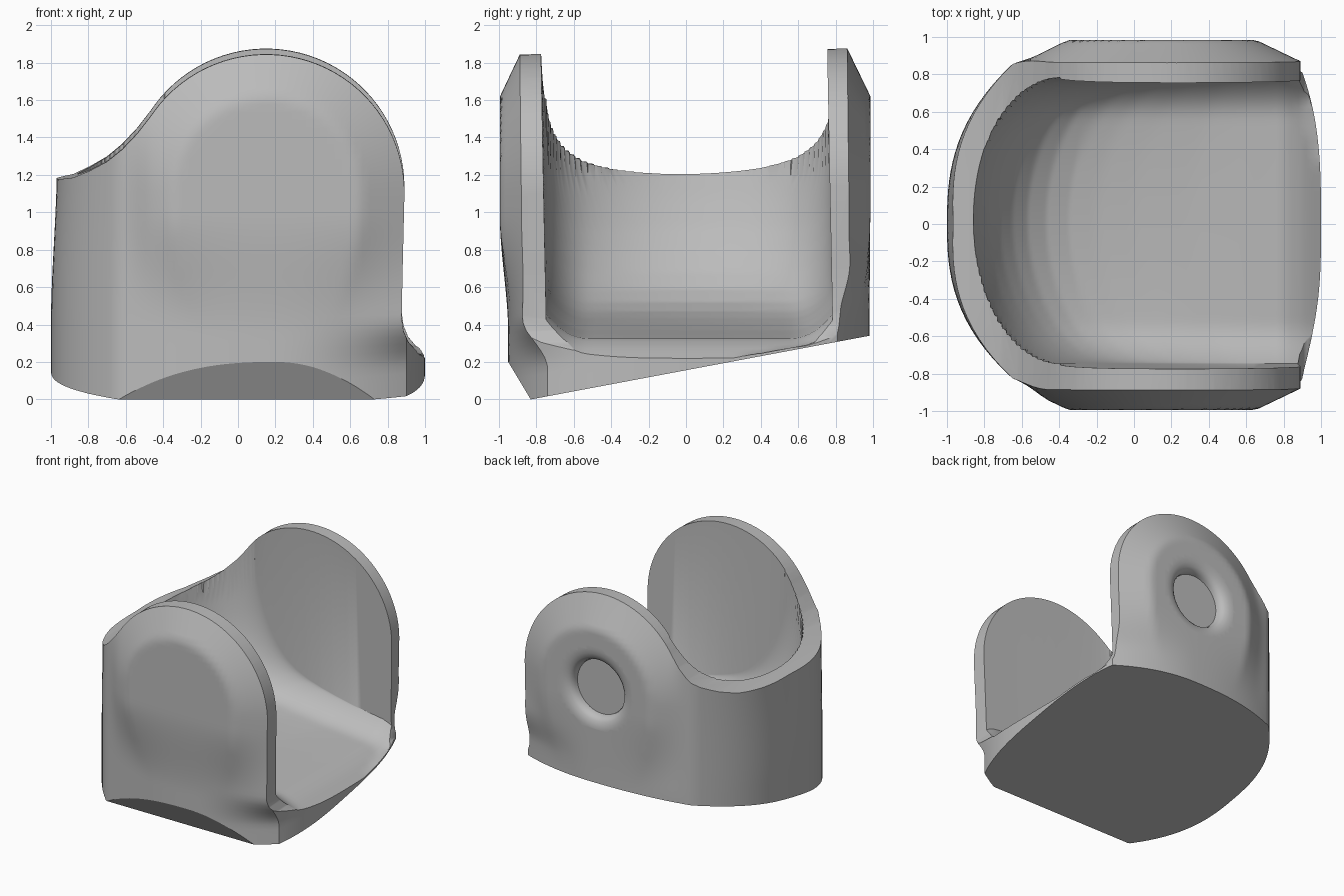
import bpy, bmesh, math
from mathutils import Vector

cube = bpy.data.objects.get("Cube")
if cube:
    bpy.data.objects.remove(cube)

grey = bpy.data.materials.new("plain grey")
grey.use_nodes = True
grey.diffuse_color = (0.5, 0.5, 0.5, 1)
grey.node_tree.nodes["Principled BSDF"].inputs["Base Color"].default_value = (0.5, 0.5, 0.5, 1)

CX, CZ = 0.15, 1.12   # centre of the round cheeks


def smooth(a, b, t):
    t = min(max((t - a) / (b - a), 0), 1)
    return t * t * (3 - 2 * t)


def underside(y):
    return (y + 0.83) * 0.188


def loft(name, rings, chamfer=None):
    """Closed solid through a list of equally long point rings."""
    bm = bmesh.new()
    rows = [[bm.verts.new(p) for p in ring] for ring in rings]
    n = len(rows[0])
    for a, b in zip(rows, rows[1:]):
        for i in range(n):
            j = (i + 1) % n
            bm.faces.new((a[i], a[j], b[j], b[i]))
    bm.faces.new(rows[0][::-1])
    bm.faces.new(rows[-1])
    if chamfer:
        geom = bm.verts[:] + bm.edges[:] + bm.faces[:]
        bmesh.ops.bisect_plane(bm, geom=geom, plane_co=chamfer[0],
                               plane_no=chamfer[1], clear_outer=True)
        rim = [e for e in bm.edges if e.is_boundary]
        bmesh.ops.holes_fill(bm, edges=rim, sides=0)
    bmesh.ops.recalc_face_normals(bm, faces=bm.faces)
    mesh = bpy.data.meshes.new(name)
    bm.to_mesh(mesh)
    bm.free()
    mesh.materials.append(grey)
    obj = bpy.data.objects.new(name, mesh)
    bpy.context.collection.objects.link(obj)
    return obj


def carve(obj, cutter, mode):
    mod = obj.modifiers.new(cutter.name, 'BOOLEAN')
    mod.operation = mode
    mod.solver = 'EXACT'
    mod.object = cutter
    cutter.hide_render = True
    bpy.ops.object.select_all(action='DESELECT')
    bpy.context.view_layer.objects.active = obj
    obj.select_set(True)
    bpy.ops.object.modifier_apply(modifier=mod.name)
    bpy.data.objects.remove(cutter)


# Outer body: curved plan outline whose cheeks swell into shallow domes
def cheek_depth(x, z, side):
    lift = smooth(0.15, 0.45, z - underside(side * 0.92))
    if x < 0.2:
        spread = 0.125 * ((0.2 - x) / 0.85) ** 2.5
    else:
        low = 0.17 if side > 0 else 0.21
        spread = (low + (0.08 - low) * lift) * ((x - 0.2) / 0.7) ** 2
    base = (0.98 if side > 0 else 0.95) - spread
    rise = z - CZ if z > CZ else 0.5 * (z - CZ)
    r = math.hypot(x - CX, rise)
    peak = 0.985 if side > 0 else 0.995
    dome = max(peak - 0.115 * max(0, r - 0.5) / 0.24, 0.8)
    weight = smooth(0.35, 1.0, z) * smooth(-0.65, -0.45, x)
    return base + (dome - base) * weight


def body_ring(f):
    def height(y):
        return underside(y) + f * (2 - underside(y))
    pts = []
    xs = [-0.65 + 1.55 * i / 40 for i in range(41)]
    for side in (-1, 1):
        z = height(side * 0.92)
        line = [(x, side * cheek_depth(x, z, side)) for x in xs]
        pts += line if side < 0 else line[::-1]
        # Bowed right edge after the front, bowed left wall after the back
        start = pts[-1][1]
        end = -side * cheek_depth(0.9 if side < 0 else -0.65, height(-side * 0.92), -side)
        for i in range(1, 32):
            y = start + (end - start) * i / 32
            t = abs(y / (start if y * start > 0 else end))
            if side < 0:
                x = 1 - 0.1 * t ** 3
            else:
                x = -1 + 0.35 * t ** 2.6
                x += 0.035 * smooth(0.4, 1.3, height(y)) * (1 - t)
            pts.append((x, y))
    return [(x, y, height(y)) for x, y in pts]


body = loft("bracket_body", [body_ring(i / 48) for i in range(49)],
            (Vector((0, -0.83, 0)), Vector((0, -0.2, -0.12))))

# Side silhouette: low left rim, S-curve, round arch, flared lip
outline = [(-1.2, -0.3), (-1.2, 1.14), (-0.97, 1.18), (-0.88, 1.195), (-0.79, 1.235),
           (-0.70, 1.285), (-0.62, 1.35), (-0.54, 1.435), (-0.47, 1.525)]
for i in range(37):
    a = math.radians(144 - 4 * i)
    outline.append((CX + 0.74 * math.cos(a), CZ + 0.74 * math.sin(a)))
outline += [(0.88, 0.7), (0.875, 0.45), (0.885, 0.38), (0.91, 0.32),
            (0.95, 0.275), (1.02, 0.24), (1.2, 0.24), (1.2, -0.3)]
silhouette = loft("silhouette_cutter", [
    [(x, y, z + y * 0.018) for x, z in outline] for y in (-1.2, 1.2)])

# Inner cavity: floor ramps up from the rolled lip into the curved left wall
ramp = [(-0.9, 2.4), (-0.87, 1.25), (-0.83, 1.08), (-0.78, 0.92), (-0.72, 0.79),
        (-0.65, 0.68), (-0.57, 0.59), (-0.47, 0.52), (-0.35, 0.47), (-0.2, 0.435),
        (0, 0.405), (0.3, 0.37), (0.6, 0.345), (0.8, 0.325), (0.9, 0.285), (1, 0.22),
        (1.4, 0.2)]


def ramp_height(x):
    for (x0, z0), (x1, z1) in zip(ramp, ramp[1:]):
        if x <= x1:
            return min(z0 + (z1 - z0) * (x - x0) / (x1 - x0), 2.4)


def cavity_ring(x):
    half = 0.765
    pts = []
    for i in range(49):
        t = math.sin(math.pi * (i / 48 - 0.5))
        bow = 0.48 * (1 - math.sqrt(max(0, 1 - t * t))) * (1 - smooth(0.1, 0.9, x))
        z = ramp_height(x - bow)
        z += 0.13 * (max(0, abs(t) - 0.7) / 0.3) ** 2.2
        y = half * t + 0.018
        pts.append((x, y, max(z, underside(y) + 0.015)))
    return pts + [(x, half - 0.03, 2.8), (x, -half - 0.03, 2.8)]


steps = [-0.89 + 0.0125 * i for i in range(48)] + [-0.28 + 0.04 * i for i in range(40)]
cavity = loft("cavity_cutter", [cavity_ring(x) for x in steps])

# Round socket with a soft mouth in the back cheek
socket_profile = [(0.228, 0.9), (0.232, 0.925), (0.244, 0.95), (0.265, 0.968),
                  (0.3, 0.98), (0.35, 0.987), (0.36, 1.1)]
socket = loft("socket_cutter", [
    [(CX + r * math.cos(k * math.tau / 48), y, CZ + r * math.sin(k * math.tau / 48))
     for k in range(48)] for r, y in socket_profile])

carve(body, silhouette, 'INTERSECT')
carve(body, cavity, 'DIFFERENCE')
carve(body, socket, 'DIFFERENCE')
bpy.ops.object.shade_smooth_by_angle(angle=math.radians(30))
